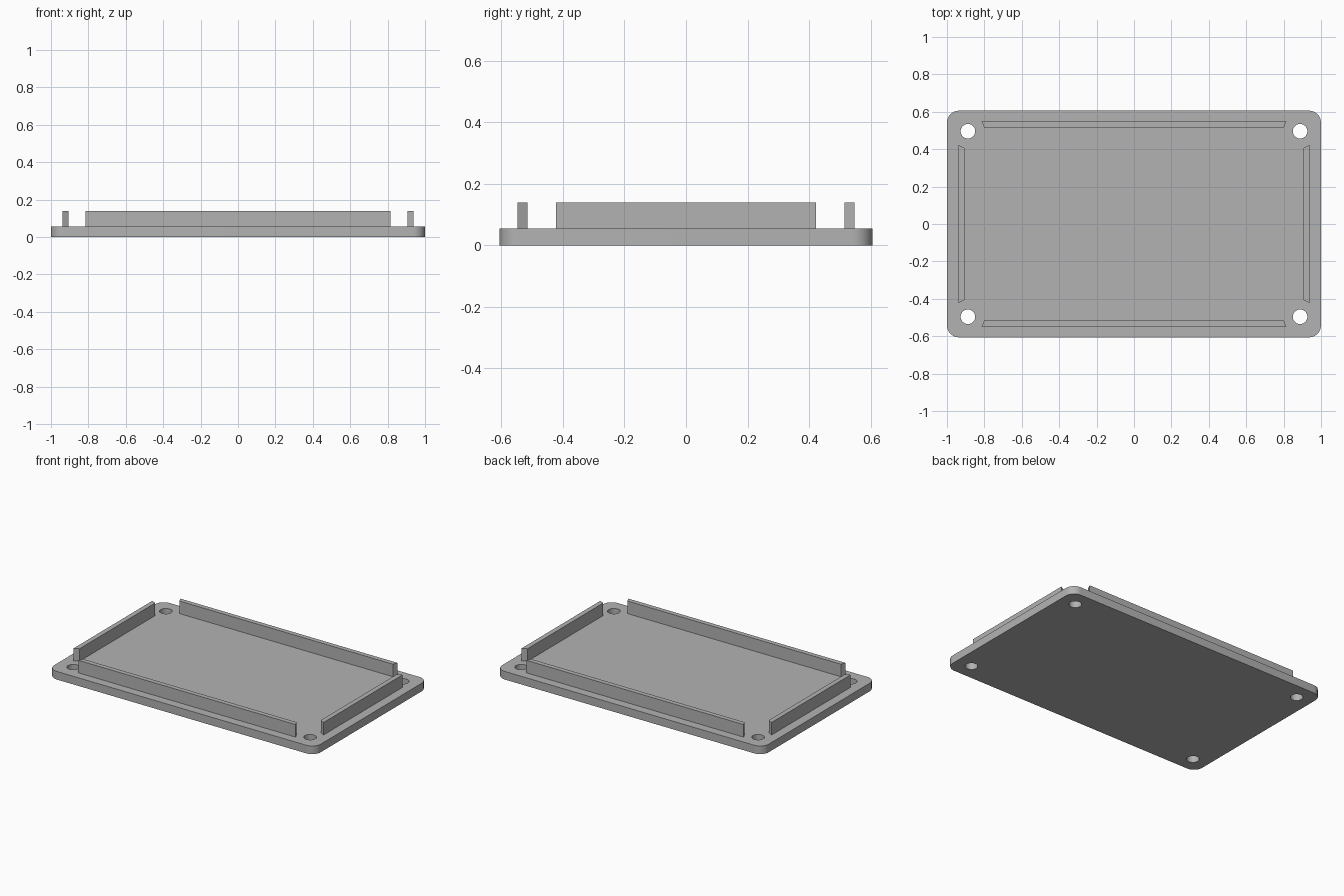
import bpy
import bmesh
from math import radians
from mathutils import Matrix

HALF_X, HALF_Y, THICK, TOP = 1.0, 0.606, 0.055, 0.14
CORNER, HOLE_R, HOLE_X, HOLE_Y = 0.065, 0.039, 0.888, 0.496

cube = bpy.data.objects.get("Cube")
if cube:
    bpy.data.objects.remove(cube, do_unlink=True)

grey = bpy.data.materials.new("plain grey")
grey.use_nodes = True
colour = (0.45, 0.45, 0.45, 1)
grey.diffuse_color = colour
grey.node_tree.nodes["Principled BSDF"].inputs["Base Color"].default_value = colour


def add_object(name, bm):
    mesh = bpy.data.meshes.new(name)
    bmesh.ops.recalc_face_normals(bm, faces=bm.faces)
    bm.to_mesh(mesh)
    bm.free()
    mesh.materials.append(grey)
    obj = bpy.data.objects.new(name, mesh)
    bpy.context.collection.objects.link(obj)
    return obj


def add_prism(name, outline, z0, z1):
    """Extrude a flat outline from z0 up to z1."""
    bm = bmesh.new()
    face = bm.faces.new([bm.verts.new((x, y, z0)) for x, y in outline])
    top = bmesh.ops.extrude_face_region(bm, geom=[face])["geom"]
    verts = [g for g in top if isinstance(g, bmesh.types.BMVert)]
    bmesh.ops.translate(bm, verts=verts, vec=(0, 0, z1 - z0))
    return add_object(name, bm)


# Base plate with rounded corners
bm = bmesh.new()
bmesh.ops.create_cube(bm, size=1, matrix=Matrix.Translation((0, 0, THICK / 2))
                      @ Matrix.Diagonal((2 * HALF_X, 2 * HALF_Y, THICK, 1)))
uprights = [e for e in bm.edges if abs(e.verts[0].co.z - e.verts[1].co.z) > THICK / 2]
bmesh.ops.bevel(bm, geom=uprights, offset=CORNER, segments=10, profile=0.5, affect="EDGES")
plate = add_object("base_plate", bm)

# Screw holes through the four corners
bm = bmesh.new()
for sx in (-1, 1):
    for sy in (-1, 1):
        bmesh.ops.create_cone(bm, cap_ends=True, segments=40, radius1=HOLE_R,
                              radius2=HOLE_R, depth=4 * THICK,
                              matrix=Matrix.Translation((sx * HOLE_X, sy * HOLE_Y, 0)))
cutter = add_object("screw_hole_cutter", bm)
cutter.hide_render = True
cut = plate.modifiers.new("screw holes", "BOOLEAN")
cut.operation = "DIFFERENCE"
cut.solver = "EXACT"
cut.object = cutter
bpy.context.view_layer.objects.active = plate
plate.select_set(True)
bpy.ops.object.modifier_apply(modifier=cut.name)
bpy.data.objects.remove(cutter, do_unlink=True)
bpy.ops.object.shade_smooth_by_angle(angle=radians(30))

# Upright locating ribs with mitred ends, wider on the outside
for sign, long_side, short_side in ((-1, "front", "right"), (1, "back", "left")):
    long_rib = [(-0.815, 0.547), (0.815, 0.547), (0.8, 0.515), (-0.8, 0.515)]
    short_rib = [(0.938, -0.423), (0.938, 0.423), (0.905, 0.406), (0.905, -0.406)]
    add_prism(long_side + "_rib", [(x, sign * y) for x, y in long_rib], THICK, TOP)
    add_prism(short_side + "_rib", [(sign * x, y) for x, y in short_rib], THICK, TOP)
